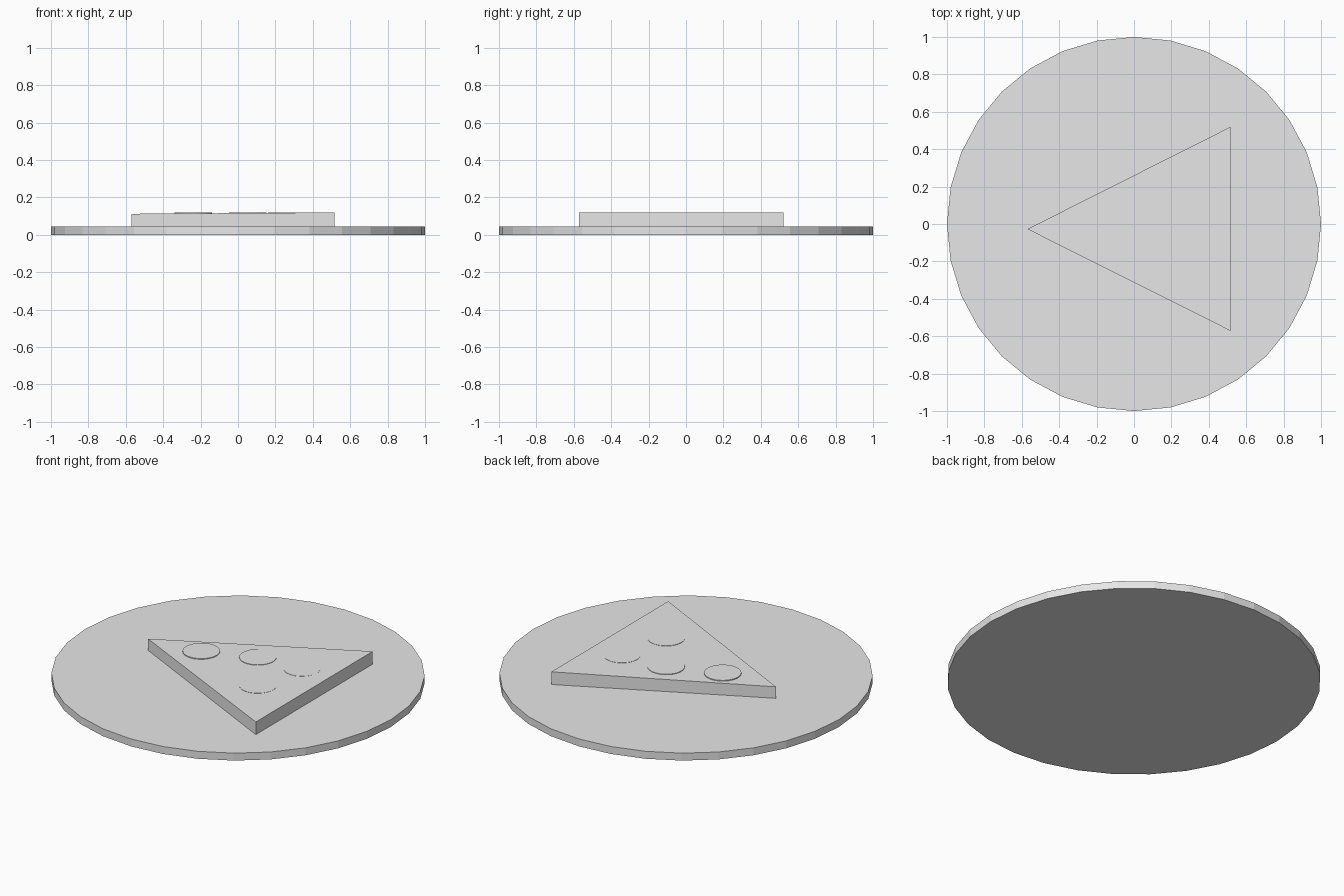
import bpy
import bmesh
from mathutils import Matrix

cube = bpy.data.objects.get("Cube")
if cube:
    bpy.data.objects.remove(cube, do_unlink=True)

# One plain grey for every part
grey = bpy.data.materials.new("plain_grey")
grey.use_nodes = True
colour = (0.8, 0.8, 0.8, 1.0)
grey.diffuse_color = colour
grey.node_tree.nodes["Principled BSDF"].inputs["Base Color"].default_value = colour


def finish(name, bm):
    """Turn a bmesh into a flat-shaded object."""
    bmesh.ops.recalc_face_normals(bm, faces=bm.faces)
    mesh = bpy.data.meshes.new(name)
    bm.to_mesh(mesh)
    bm.free()
    mesh.materials.append(grey)
    obj = bpy.data.objects.new(name, mesh)
    bpy.context.collection.objects.link(obj)
    return obj


def disc(name, x, y, radius, bottom, top):
    """Flat 32-sided disc between two heights."""
    bm = bmesh.new()
    bmesh.ops.create_cone(
        bm, cap_ends=True, segments=32, radius1=radius, radius2=radius,
        depth=top - bottom,
        matrix=Matrix.Translation((x, y, (bottom + top) / 2)))
    return finish(name, bm)


PLATE_TOP = 0.044

# Round plate
disc("plate", 0, 0, 1.0, 0, PLATE_TOP)

# Triangular slice, its top rising slightly from the tip to the crust
bm = bmesh.new()
corners = [(-0.57, -0.027, 0.112), (0.517, -0.572, 0.119), (0.517, 0.52, 0.119)]
base = bm.faces.new([bm.verts.new((x, y, PLATE_TOP)) for x, y, _ in corners])
top = bmesh.ops.extrude_face_region(bm, geom=[base], use_keep_orig=True)["geom"]
raised = [v for v in top if isinstance(v, bmesh.types.BMVert)]
for v in raised:
    v.co.z = min(corners, key=lambda c: abs(c[0] - v.co.x) + abs(c[1] - v.co.y))[2]
finish("pizza_slice", bm)

# Round toppings, all level and almost sunk into the slice
spots = [(-0.24, 0.0), (0.053, 0.11), (0.33, 0.127), (0.26, -0.185)]
for i, (x, y) in enumerate(spots, 1):
    disc(f"topping_{i}", x, y, 0.1, 0.1, 0.119)
